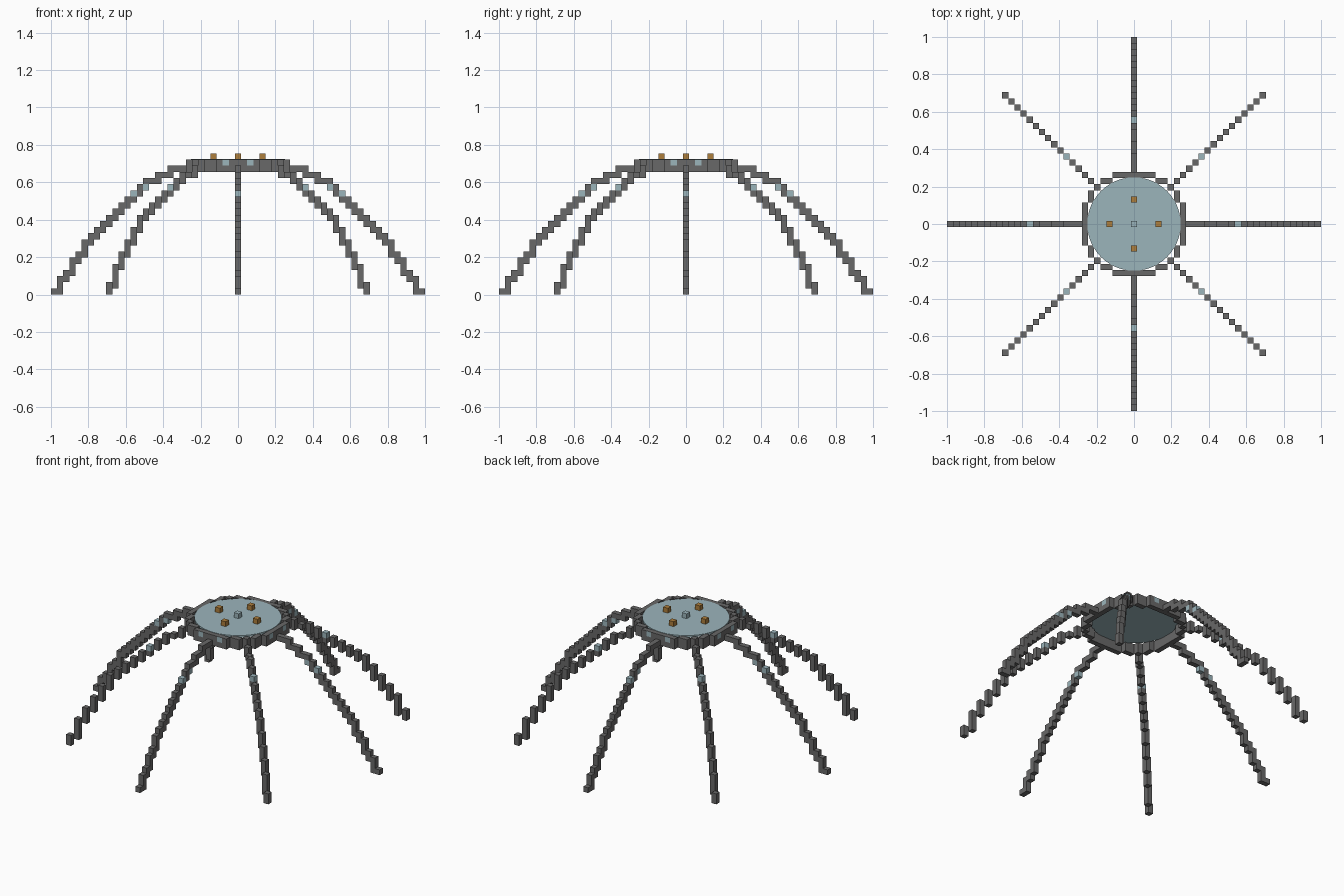
import bpy, bmesh
from mathutils import Vector

cube = bpy.data.objects.get("Cube")
if cube:
    bpy.data.objects.remove(cube, do_unlink=True)

V = 2 / 61          # size of one block
RIM_TOP = 21        # upper layer of the rim


def make_material(name, rgb):
    m = bpy.data.materials.new(name)
    m.use_nodes = True
    m.diffuse_color = (*rgb, 1)
    m.node_tree.nodes["Principled BSDF"].inputs["Base Color"].default_value = (*rgb, 1)
    return m


GREY = make_material("dark grey stone", (0.14, 0.138, 0.138))
BLUE = make_material("pale blue glass", (0.33, 0.46, 0.50))
AMBER = make_material("amber lamp", (0.42, 0.21, 0.045))

AXES = [Vector(d) for d in ((1, 0, 0), (-1, 0, 0), (0, 1, 0),
                            (0, -1, 0), (0, 0, 1), (0, 0, -1))]


def blocks(name, cells, mats, pick=lambda cell, d: 0):
    """Build the outer skin of a set of grid blocks."""
    bm = bmesh.new()
    for c in sorted(cells):
        centre = Vector((c[0], c[1], c[2] + 0.5))
        for d in AXES:
            if tuple(int(a + b) for a, b in zip(c, d)) in cells:
                continue
            u = Vector((d.y, d.z, d.x))
            w = d.cross(u)
            corners = [centre + (d + u * s + w * t) / 2
                       for s, t in ((-1, -1), (1, -1), (1, 1), (-1, 1))]
            f = bm.faces.new([bm.verts.new(p * V) for p in corners])
            f.material_index = pick(c, d)
    bmesh.ops.remove_doubles(bm, verts=bm.verts, dist=V / 100)
    me = bpy.data.meshes.new(name)
    bm.to_mesh(me)
    bm.free()
    for m in mats:
        me.materials.append(m)
    ob = bpy.data.objects.new(name, me)
    bpy.context.collection.objects.link(ob)
    return ob


# Rim: two layers of a one-block-thick stepped circle, with small side windows
octant = [(8, i) for i in range(4)] + [(7, 4), (7, 5), (6, 6)]
rim = {(sx * p, sy * q, z)
       for a, b in octant for p, q in ((a, b), (b, a))
       for sx in (1, -1) for sy in (1, -1) for z in (RIM_TOP - 1, RIM_TOP)}


def rim_colour(c, d):
    window = c[2] == RIM_TOP and sorted((abs(c[0]), abs(c[1]))) == [2, 8]
    outward = d.x * c[0] + d.y * c[1] >= 8
    return int(window and outward)


blocks("rim", rim, [GREY, BLUE], rim_colour)

# Legs: top block height for each step outwards
straight = [20, 20, 20, 19, 19, 18, 18, 17, 16, 15, 14,
            13, 12, 11, 10, 9, 8, 6, 5, 3, 2, 0]
diagonal = [20, 19, 19, 18, 17, 16, 15, 14, 13, 12, 10, 8, 6, 4, 1]


def leg(name, dx, dy, start, heights, lamps):
    cells = set()
    for i, top in enumerate(heights):
        low = heights[i + 1] if i + 1 < len(heights) else 0
        for z in range(low, top + 1):
            cells.add((dx * (start + i), dy * (start + i), z))
    blocks(name, cells, [GREY, BLUE],
           lambda c, d: int((max(abs(c[0]), abs(c[1])), c[2]) in lamps))


for name, dx, dy in (("left", 1, 0), ("right", -1, 0), ("back", 0, 1), ("front", 0, -1)):
    leg(name + "_leg", dx, dy, 9, straight, {(17, 16), (15, 17)})
for name, dx, dy in (("front_left", 1, -1), ("front_right", -1, -1),
                     ("back_left", 1, 1), ("back_right", -1, 1)):
    leg(name + "_leg", dx, dy, 7, diagonal, {(11, 17)})

# Round glass roof
bpy.ops.mesh.primitive_cylinder_add(vertices=48, radius=0.25, depth=0.012,
                                    location=(0, 0, (RIM_TOP + 1) * V - 0.004))
roof = bpy.context.object
roof.name = "roof_disc"
roof.data.materials.append(BLUE)

# Roof lamps and centre block
for name, x, y in (("left", 4, 0), ("right", -4, 0), ("back", 0, 4), ("front", 0, -4)):
    blocks(name + "_roof_lamp", {(x, y, RIM_TOP + 1)}, [AMBER])
blocks("centre_block", {(0, 0, RIM_TOP + 1)}, [BLUE])
